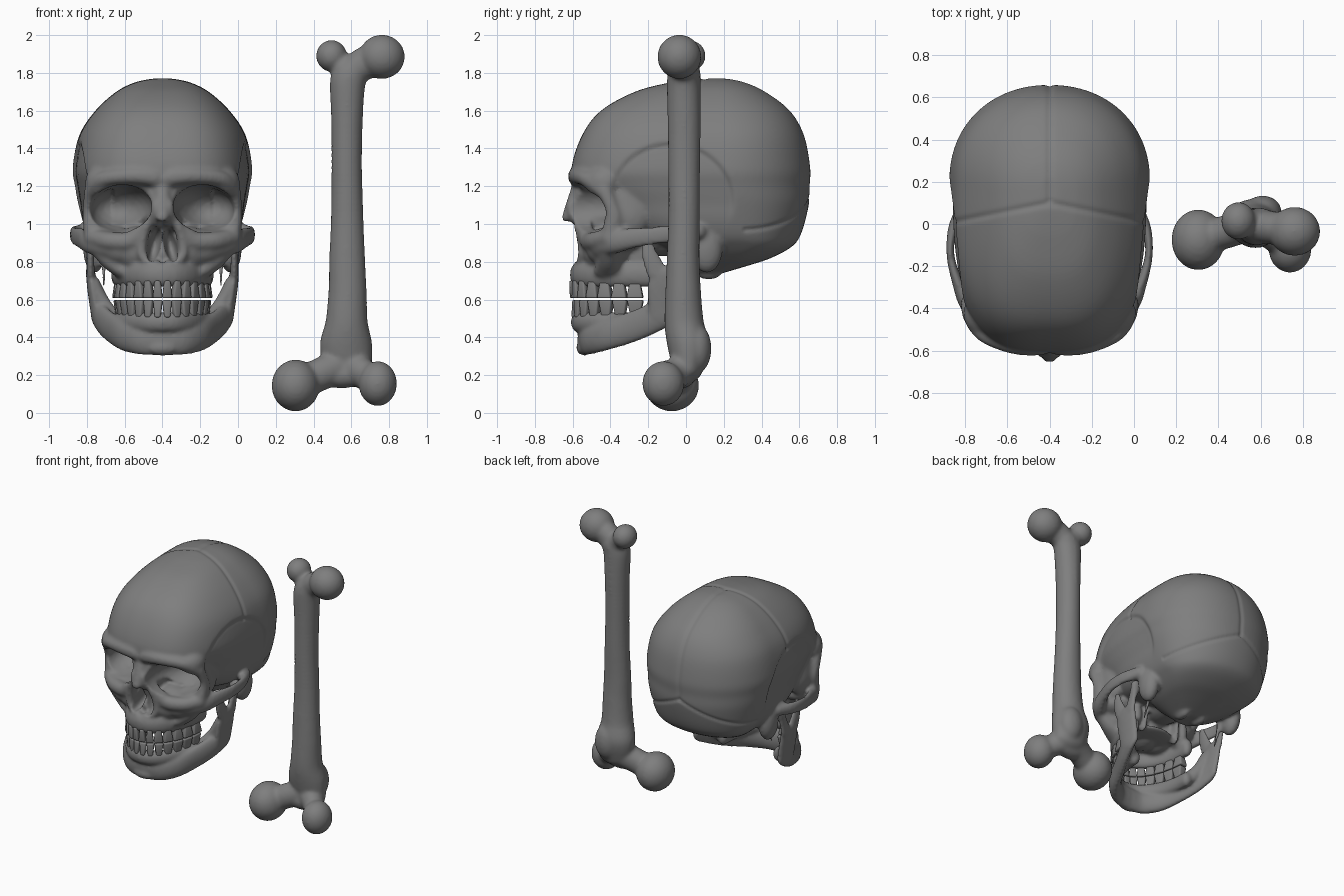
import bpy, bmesh, math
from mathutils import Vector, Euler

SX = -0.4  # skull centre line
GREY = bpy.data.materials.new("dark_bone_grey")
GREY.diffuse_color = (.21, .21, .21, 1)


def sphere_template():
    bm = bmesh.new()
    bmesh.ops.create_icosphere(bm, subdivisions=3, radius=1)
    v = [x.co.copy() for x in bm.verts]
    f = [[x.index for x in p.verts] for p in bm.faces]
    bm.free()
    return v, f


SPH_V, SPH_F = sphere_template()


def spline(pts, n):
    """Catmull-Rom through tuples of any length"""
    out = []
    P = [pts[0]] + list(pts) + [pts[-1]]
    for i in range(1, len(P) - 2):
        for k in range(n):
            t = k / n
            out.append([0.5 * (2 * b + (c - a) * t + (2 * a - 5 * b + 4 * c - d) * t * t
                               + (3 * b - a - 3 * c + d) * t ** 3)
                        for a, b, c, d in zip(*P[i - 1:i + 3])])
    return out + [list(pts[-1])]


class Shape:
    def __init__(self):
        self.v, self.f = [], []

    def add(self, verts, faces):
        o = len(self.v)
        self.v += verts
        self.f += [[i + o for i in f] for f in faces]

    def blob(self, loc, r, rot=(0, 0, 0), mirror=False):
        m = Euler([math.radians(a) for a in rot]).to_matrix()
        vs = [m @ Vector((c.x * r[0], c.y * r[1], c.z * r[2])) + Vector(loc) for c in SPH_V]
        self.add(vs, SPH_F)
        if mirror:
            self.add([Vector((-c.x, c.y, c.z)) for c in vs], [f[::-1] for f in SPH_F])

    def chain(self, pts, n=7, mirror=True):
        """Swept bar: each point is x, y, z, rx, ry, rz"""
        for p in spline(pts, n):
            self.blob(p[:3], p[3:], mirror=mirror)

    def build(self, name, ox=0.0):
        me = bpy.data.meshes.new(name)
        me.from_pydata([(c[0] + ox, c[1], c[2]) for c in self.v], [], self.f)
        me.materials.append(GREY)
        ob = bpy.data.objects.new(name, me)
        bpy.context.collection.objects.link(ob)
        return ob


def fuse(ob, voxel, smooth, cutter=None):
    """Blend overlapping pieces into one skin, cut holes, bake"""
    def remesh():
        m = ob.modifiers.new("skin", 'REMESH')
        m.mode, m.voxel_size = 'VOXEL', voxel
    remesh()
    if cutter:
        b = ob.modifiers.new("cut", 'BOOLEAN')
        b.operation, b.object, b.solver = 'DIFFERENCE', cutter, 'EXACT'
        remesh()
    s = ob.modifiers.new("smooth", 'SMOOTH')
    s.factor, s.iterations = 0.5, smooth
    dg = bpy.context.evaluated_depsgraph_get()
    me = bpy.data.meshes.new_from_object(ob.evaluated_get(dg))
    ob.modifiers.clear()
    ob.data = me
    me.materials.clear()
    me.materials.append(GREY)
    me.shade_smooth()
    if cutter:
        bpy.data.objects.remove(cutter)


# ---- cranium: horizontal sections z, front y, back y, half width
levels = [(.73, .02, .16, .08), (.78, -.03, .33, .2), (.82, -.07, .45, .28), (.88, -.12, .56, .35),
          (.95, -.32, .61, .40), (1.1, -.48, .65, .445), (1.2, -.57, .655, .465),
          (1.3, -.605, .658, .475), (1.47, -.55, .625, .44), (1.6, -.45, .55, .355),
          (1.7, -.27, .42, .245), (1.75, -.08, .31, .145), (1.77, .06, .22, .05)]
skull = Shape()
rings, SEG = spline(levels, 6), 96
vs, fs = [], []
for z, yf, yb, w in rings:
    cy = yf + (yb - yf) * .64
    for i in range(SEG):
        a = 2 * math.pi * i / SEG
        c, s = math.cos(a), math.sin(a)
        e = 2 / (2.12 if s > 0 else 2.9)
        x = math.copysign(abs(c) ** e, c) * w
        y = cy + abs(s) ** e * ((yb - cy) if s > 0 else (yf - cy))
        vs.append(Vector((x, y, z)))
for r in range(len(rings) - 1):
    for i in range(SEG):
        j = (i + 1) % SEG
        fs.append([r * SEG + i, r * SEG + j, (r + 1) * SEG + j, (r + 1) * SEG + i])
fs.append(list(range(SEG))[::-1])
fs.append([(len(rings) - 1) * SEG + i for i in range(SEG)])
skull.add(vs, fs)

# brow, outer and lower eye rims, socket walls
skull.chain([(.385, -.43, 1.17, .03, .035, .05), (.31, -.51, 1.235, .05, .05, .045),
             (.18, -.57, 1.255, .05, .045, .045), (.06, -.58, 1.25, .05, .045, .05), (0, -.565, 1.23, .04, .04, .05)])
skull.chain([(.37, -.40, .94, .045, .05, .06), (.395, -.38, 1.06, .03, .045, .04), (.385, -.43, 1.17, .03, .035, .05)])
skull.chain([(.37, -.41, .93, .045, .045, .05), (.28, -.48, .91, .05, .05, .05),
             (.16, -.52, .915, .05, .045, .05), (.09, -.54, 1.0, .035, .04, .05)])
skull.blob((.30, -.42, 1.22), (.11, .12, .1), mirror=True)
skull.blob((.34, -.32, 1.08), (.065, .14, .17), mirror=True)
# nasal bones and the frame of the nose opening
skull.chain([(0, -.56, 1.2, .045, .045, .04), (0, -.595, 1.11, .045, .04, .03), (0, -.632, 1.035, .035, .026, .025)], mirror=False)
skull.blob((.03, -.585, 1.06), (.042, .045, .08), (18, 0, 0), mirror=True)
skull.chain([(.05, -.55, 1.17, .03, .035, .03), (.075, -.56, 1.03, .03, .04, .03), (.105, -.54, .92, .03, .04, .03),
             (.105, -.535, .83, .03, .04, .03), (.03, -.565, .785, .03, .03, .02)])
skull.blob((0, -.40, 1.05), (.09, .17, .2))
skull.blob((.13, -.39, .86), (.13, .16, .13), mirror=True)
skull.blob((.20, -.41, .87), (.13, .12, .1), mirror=True)
skull.blob((.27, -.36, .92), (.12, .13, .07), mirror=True)
skull.blob((0, -.39, .84), (.12, .15, .12))
# cheek bones, buttresses and arches
skull.chain([(.34, -.41, .88, .05, .05, .05), (.28, -.41, .81, .05, .06, .05), (.21, -.41, .75, .05, .08, .04)])
skull.chain([(.17, -.47, .86, .05, .06, .07), (.29, -.45, .88, .05, .05, .06), (.38, -.38, .905, .045, .05, .065),
             (.435, -.28, .925, .026, .04, .056), (.47, -.15, .94, .019, .03, .05),
             (.46, -.03, .95, .024, .03, .045), (.41, .06, .96, .04, .05, .045)], n=8)


def arch(z, yo, sc, r):
    return [(.235 * sc * math.sin(a), -.2 - (.41 - yo) * math.cos(a), z, *r)
            for a in [math.radians(d) for d in range(0, 91, 15)]]


# upper jaw and palate
skull.chain(arch(.73, .034, 1.0, (.038, .04, .066)), n=4)
skull.blob((0, -.36, .775), (.21, .19, .03))
# skull base: mastoids, styloid spikes, condyles, plates behind the jaw
skull.blob((.36, .11, .87), (.06, .085, .13), mirror=True)
skull.chain([(.31, .06, .84, .02, .02, .03), (.31, .03, .75, .014, .014, .02), (.31, .0, .67, .009, .009, .01)], n=10)
skull.blob((.07, .12, .745), (.035, .07, .04), mirror=True)
skull.chain([(.13, -.2, .93, .02, .05, .03), (.14, -.22, .76, .015, .04, .03)])
skull.blob((.2, -.25, .84), (.045, .08, .11), mirror=True)
skull.blob((0, -.12, .9), (.12, .2, .07))

# eye sockets and nose opening
cut = Shape()
cut.blob((.222, -.53, 1.082), (.166, .27, .126), (0, 8, -8), mirror=True)
cut.blob((.042, -.57, .89), (.036, .15, .095), (0, -12, 0), mirror=True)
cranium = skull.build("cranium")
fuse(cranium, .0105, 6, cut.build("socket_cutter"))

# sutures and temple hollows pressed into the skin
me = cranium.data


def groove(d, width=.014, depth=.007):
    return depth * math.exp(-(d / width) ** 2)


normals = [v.normal.copy() for v in me.vertices]
for v, nrm in zip(me.vertices, normals):
    x, y, z = abs(v.co.x), v.co.y, v.co.z
    d = 0
    if y > .1 and z > 1.13:
        d += groove(x)                                     # sagittal
    if z > 1.4:
        d += groove(y - .1 + .2 * x)                       # coronal
    if y > .3 and .9 < z < 1.2:
        d += groove(z - 1.15 + .45 * x)                    # lambdoid
    if x > .26 and z > .9 and -.44 < y < .3:
        q = math.hypot((y + .08) / .32, (z - 1.12) / .3)   # temple
        fade = 1 / (1 + math.exp((1.07 - z) * 40)) / (1 + math.exp((-.37 - y) * 60))
        d += fade * (.016 / (1 + math.exp((q - 1) * 40)) + groove((q - 1) * .3, .014, .006))
    v.co -= nrm * d
    v.co.x += SX

# ---- lower jaw
jaw = Shape()
jaw.chain([(0, -.535, .39, .05, .04, .087), (.11, -.515, .39, .05, .04, .083), (.205, -.43, .41, .04, .045, .083),
           (.27, -.30, .45, .035, .045, .085), (.32, -.19, .495, .033, .05, .085), (.35, -.11, .54, .03, .08, .085)])
jaw.chain(arch(.48, .04, .98, (.038, .04, .054)), n=4)
jaw.blob((0, -.55, .345), (.08, .03, .038))
jaw.chain([(.235, -.22, .48, .035, .045, .05), (.3, -.17, .55, .035, .04, .06), (.355, -.15, .66, .03, .05, .06)])
jaw.chain([(.35, -.11, .54, .03, .09, .08), (.37, -.11, .66, .028, .095, .06), (.38, -.105, .73, .025, .09, .05)])
jaw.chain([(.38, -.15, .74, .022, .06, .04), (.38, -.19, .83, .018, .045, .04), (.375, -.205, .91, .013, .025, .02)])
jaw.chain([(.385, -.06, .74, .02, .05, .04), (.385, -.03, .83, .02, .035, .04), (.375, .0, .91, .045, .028, .028)])
fuse(jaw.build("lower_jaw", SX), .0105, 5)


# ---- teeth: tapered rounded blocks around the dental arch
def teeth(name, z_gum, z_tip, scale):
    t = Shape()
    for i in range(14):
        a = math.radians(-80 + 160 * i / 13)
        px, py = .235 * scale * math.sin(a), -.2 - .40 * scale * math.cos(a)
        tan = Vector((.235 * math.cos(a), .405 * math.sin(a), 0))
        half = tan.length * .109 * scale
        tan.normalize()
        out = Vector((tan.y, -tan.x, 0))
        back = min(1, abs(a) / 1.1)
        vv = []
        for z, k, th in ((z_gum, .6, .02), (z_tip, 1.0, .012 + .02 * back)):
            for su, so in ((-1, -1), (1, -1), (1, 1), (-1, 1)):
                vv.append(Vector((px, py, z)) + tan * su * half * k + out * so * th)
        t.add(vv, [(0, 3, 2, 1), (4, 5, 6, 7), (0, 1, 5, 4), (1, 2, 6, 5), (2, 3, 7, 6), (3, 0, 4, 7)])
    ob = t.build(name, SX)
    bm = bmesh.new()
    bm.from_mesh(ob.data)
    bmesh.ops.recalc_face_normals(bm, faces=bm.faces)
    bm.to_mesh(ob.data)
    bm.free()
    b = ob.modifiers.new("round", 'BEVEL')
    b.width, b.segments, b.limit_method = .009, 3, 'NONE'
    ob.data.shade_smooth()


teeth("upper_teeth", .70, .607, 1.0)
teeth("lower_teeth", .505, .597, .97)

# ---- long bone: shaft, necks, rounded ends
bone = Shape()
bone.chain([(.58, .01, .24, .13, .08, .08), (.572, .01, .36, .14, .11, .08), (.575, -.01, .48, .113, .105, .08),
            (.58, -.015, .65, .102, .095, .08), (.578, -.015, .82, .096, .088, .08), (.578, -.01, 1.05, .087, .085, .08),
            (.576, -.01, 1.3, .082, .086, .08), (.577, -.01, 1.55, .085, .089, .08),
            (.58, -.012, 1.74, .095, .09, .08), (.597, -.01, 1.80, .098, .087, .075)], n=8, mirror=False)
bone.chain([(.57, .01, .26, .1, .08, .1), (.46, -.03, .215, .08, .08, .09), (.32, -.07, .15, .08, .08, .09)], mirror=False)
bone.chain([(.58, .01, .26, .1, .08, .1), (.66, -.05, .21, .07, .08, .085), (.74, -.11, .155, .07, .08, .08)], mirror=False)
bone.chain([(.59, -.01, 1.80, .08, .08, .08), (.67, -.02, 1.85, .08, .08, .09), (.76, -.035, 1.88, .08, .08, .09)], mirror=False)
bone.chain([(.58, -.01, 1.80, .08, .08, .08), (.54, .01, 1.85, .065, .065, .065), (.49, .02, 1.89, .05, .05, .05)], mirror=False)
bone.blob((.55, -.02, .2), (.14, .07, .07))
bone.blob((.305, -.075, .145), (.128, .145, .138))
bone.blob((.74, -.12, .155), (.102, .112, .12))
bone.blob((.762, -.035, 1.885), (.122, .117, .118))
bone.blob((.495, .015, 1.89), (.082, .09, .085))
bone.blob((.61, .06, .34), (.09, .075, .13))
fuse(bone.build("long_bone"), .011, 10)
